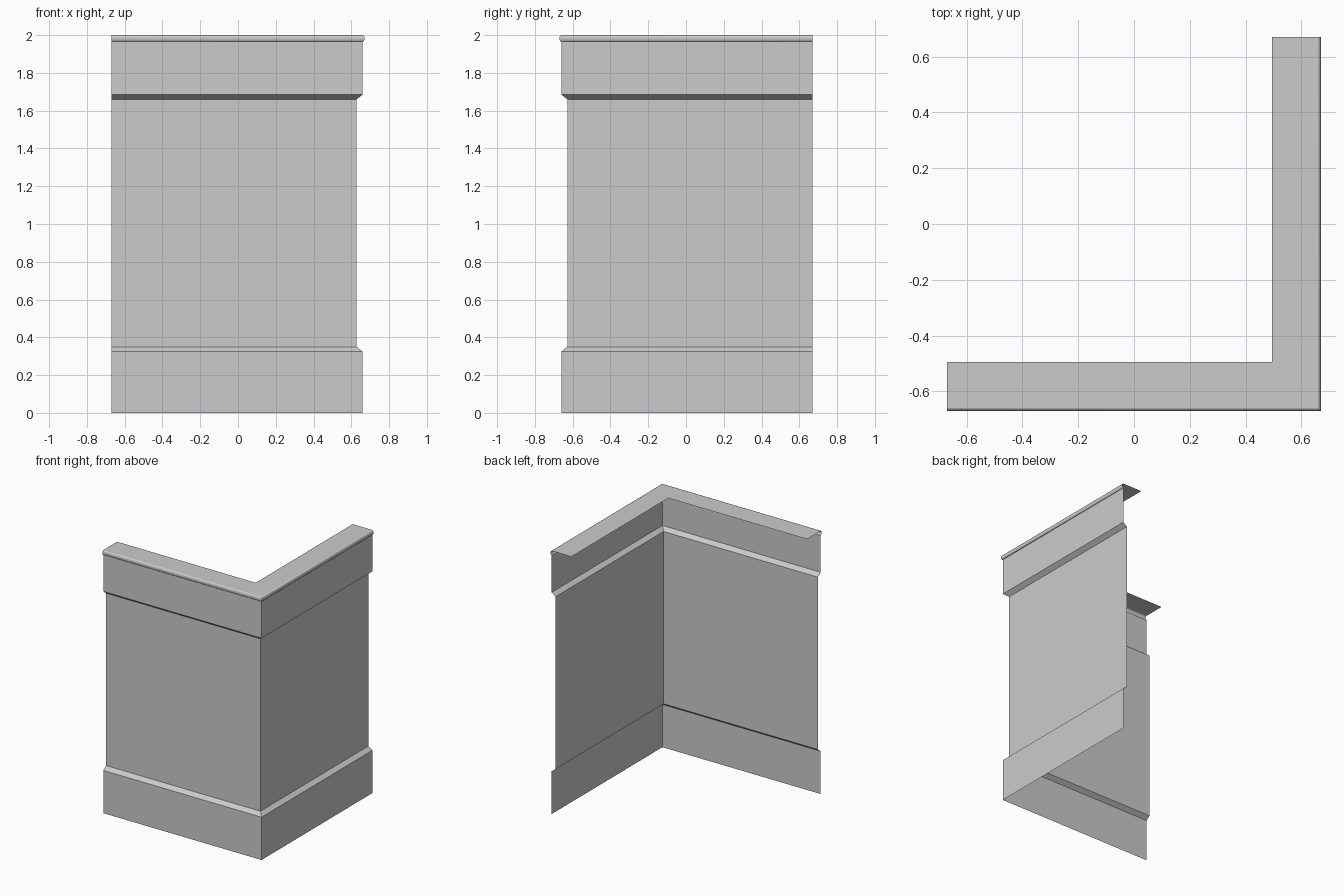
import bpy, bmesh, math

cube = bpy.data.objects.get("Cube")
if cube:
    bpy.data.objects.remove(cube, do_unlink=True)

END = 0.67      # free ends of both wings
OUT = 0.66      # face of base and frieze
PANEL = 0.628   # face of recessed panel
INNER = 0.495   # back edge of top ledge

grey = bpy.data.materials.new("plain grey")
grey.use_nodes = True
grey.diffuse_color = (0.6, 0.6, 0.6, 1)
grey.node_tree.nodes["Principled BSDF"].inputs["Base Color"].default_value = (0.6, 0.6, 0.6, 1)


def sweep(name, profile, smooth=False):
    """Run an open (offset, height) profile along the mitred corner path."""
    bm = bmesh.new()
    rows = [[bm.verts.new(p) for p in ((-END, -d, z), (d, -d, z), (d, END, z))]
            for d, z in profile]
    for low, high in zip(rows, rows[1:]):
        for j in range(2):
            bm.faces.new((low[j], low[j + 1], high[j + 1], high[j]))
    mesh = bpy.data.meshes.new(name)
    bm.to_mesh(mesh)
    bm.free()
    mesh.materials.append(grey)
    obj = bpy.data.objects.new(name, mesh)
    bpy.context.collection.objects.link(obj)
    if smooth:
        bpy.ops.object.select_all(action='DESELECT')
        obj.select_set(True)
        bpy.context.view_layer.objects.active = obj
        bpy.ops.object.shade_smooth_by_angle(angle=math.radians(40))
    return obj


# Skirting with its sloped top
sweep("base_board", [(OUT, 0), (OUT, 0.325), (PANEL, 0.35)])

# Recessed wall face
sweep("wall_panel", [(PANEL, 0.35), (PANEL, 1.66)])

# Frieze with its sloped underside
sweep("upper_frieze", [(PANEL, 1.66), (OUT, 1.685), (OUT, 1.965)])

# Rounded nosing under the ledge
STEPS = 8
nosing = [(OUT + 0.01 * math.sin(math.pi * i / STEPS),
           1.9825 - 0.0175 * math.cos(math.pi * i / STEPS)) for i in range(STEPS + 1)]
sweep("rounded_nosing", nosing, smooth=True)

# Flat top ledge
sweep("top_ledge", [(OUT, 2.0), (INNER, 2.0)])
